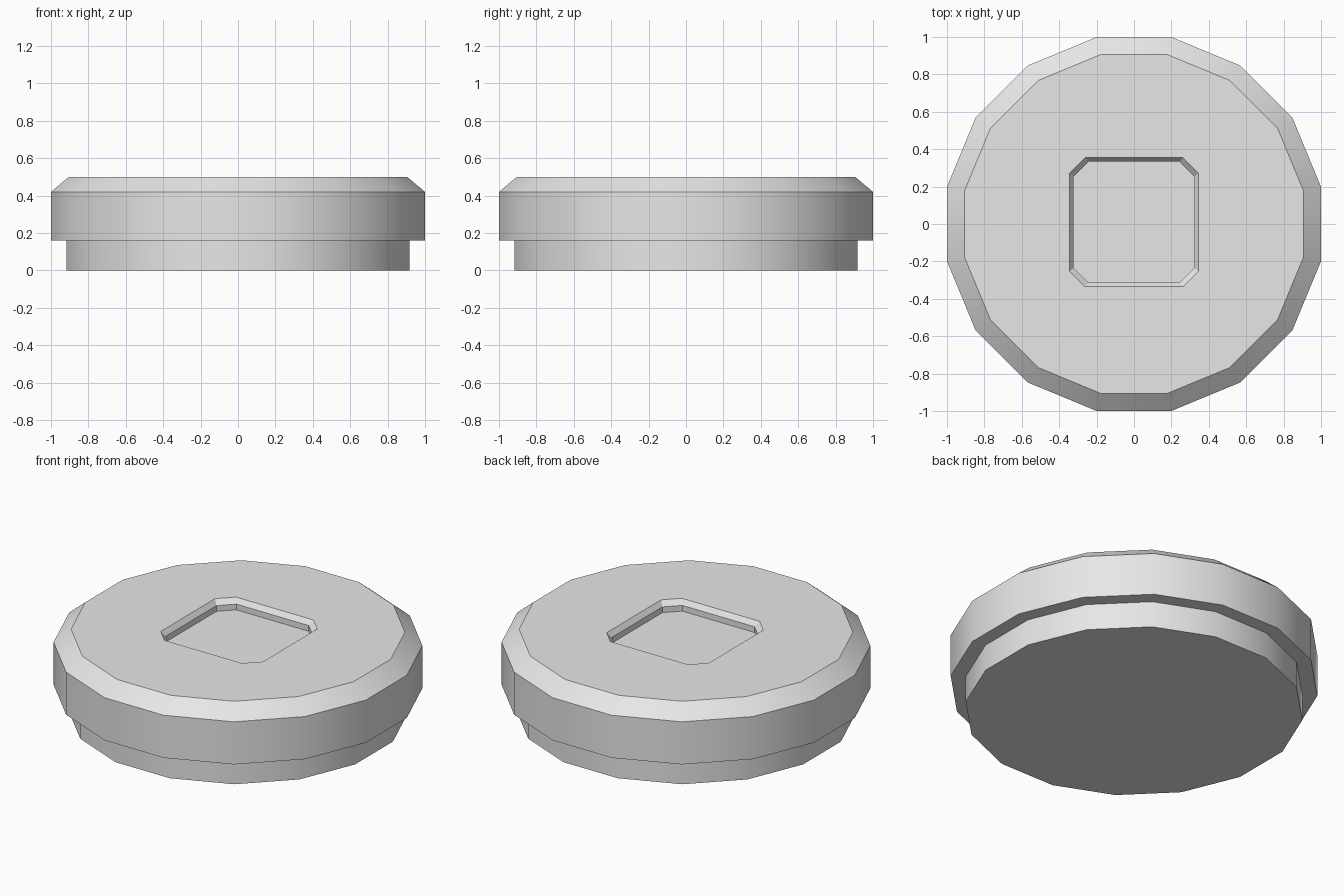
import bpy, bmesh, math

if "Cube" in bpy.data.objects:
    bpy.data.objects.remove(bpy.data.objects["Cube"])

grey = bpy.data.materials.new("plain_grey")
grey.diffuse_color = (0.8, 0.8, 0.8, 1)
grey.use_nodes = True
grey.node_tree.nodes["Principled BSDF"].inputs["Base Color"].default_value = grey.diffuse_color

bm = bmesh.new()


def disc_ring(apothem, z, sides=16):
    r = apothem / math.cos(math.pi / sides)
    return [bm.verts.new((r * math.cos((i + 0.5) * math.tau / sides),
                          r * math.sin((i + 0.5) * math.tau / sides), z))
            for i in range(sides)]


def recess_ring(half, corner, z, cy=0.01):
    pts = [(half, -corner), (half, corner), (corner, half), (-corner, half),
           (-half, corner), (-half, -corner), (-corner, -half), (corner, -half)]
    return [bm.verts.new((x, y + cy, z)) for x, y in pts]


def skin(rings):
    for a, b in zip(rings, rings[1:]):
        n = len(a)
        for i in range(n):
            j = (i + 1) % n
            bm.faces.new((a[i], a[j], b[j], b[i]))


# stepped body with bevelled rim
body = [disc_ring(a, z) for a, z in
        ((0.918, 0), (0.918, 0.16), (1.0, 0.16), (1.0, 0.42), (0.905, 0.5))]
skin(body)
bm.faces.new(body[0][::-1])

# square recess with clipped corners: sloped lip, straight wall, floor
recess = [recess_ring(h, c, z) for h, c, z in
          ((0.345, 0.262, 0.5), (0.323, 0.244, 0.47), (0.323, 0.244, 0.435))]
skin(recess)
bm.faces.new(recess[-1])

# flat top around the recess
rim = [e for e in bm.edges if e.is_boundary]
bmesh.ops.triangle_fill(bm, edges=rim, use_beauty=True, normal=(0, 0, 1))
bmesh.ops.recalc_face_normals(bm, faces=bm.faces[:])

mesh = bpy.data.meshes.new("round_cap")
bm.to_mesh(mesh)
bm.free()
mesh.materials.append(grey)
cap = bpy.data.objects.new("round_cap", mesh)
bpy.context.collection.objects.link(cap)

bpy.context.view_layer.objects.active = cap
cap.select_set(True)
bpy.ops.object.shade_smooth_by_angle(angle=math.radians(30))
